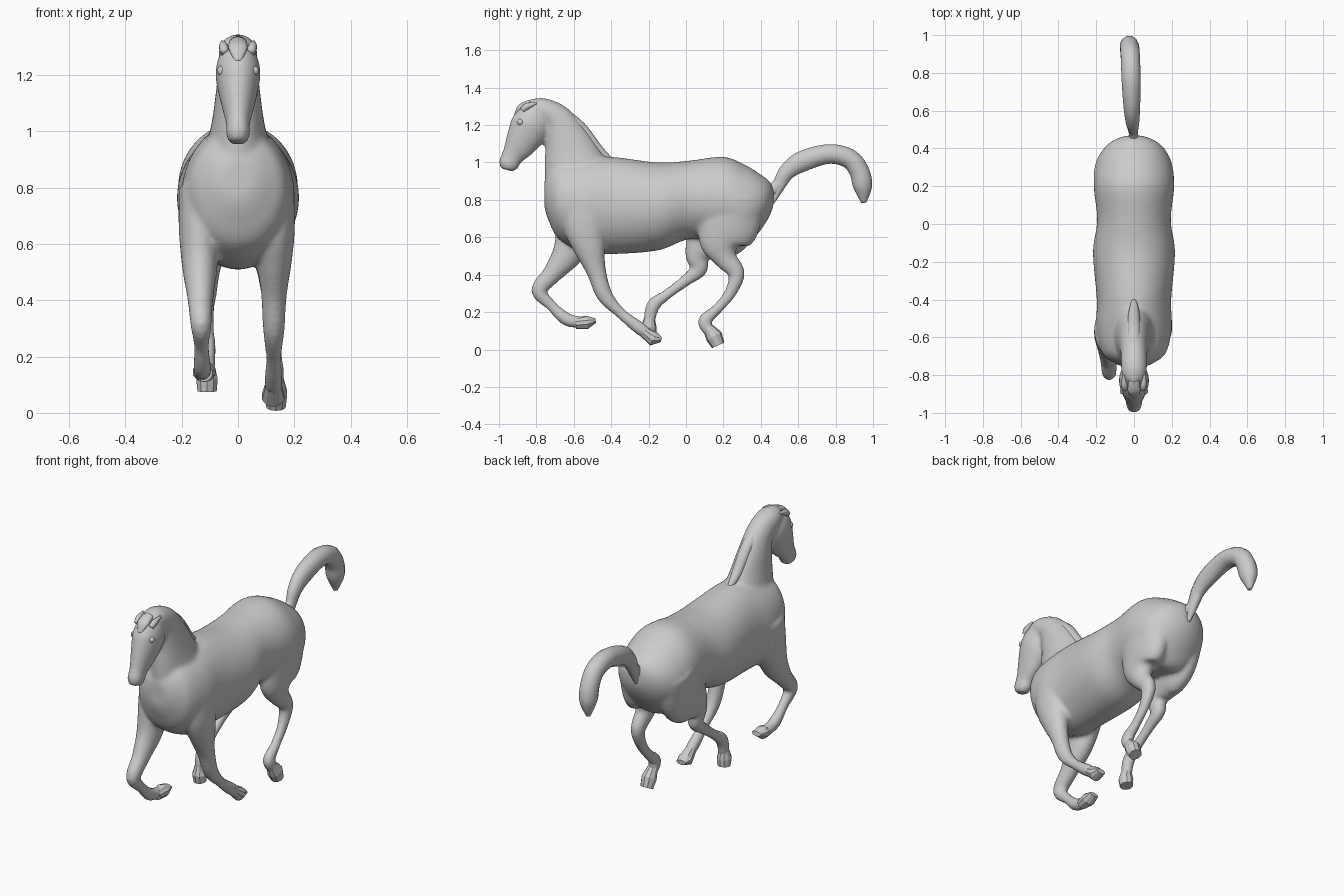
import bpy, bmesh, math
from mathutils import Vector


def spline(rows, steps):
    """Catmull-Rom through rows of (x, y, z, half width, half depth)."""
    if steps == 1:
        return rows
    out = []
    for i in range(len(rows) - 1):
        a, b = rows[max(i - 1, 0)], rows[i]
        c, d = rows[i + 1], rows[min(i + 2, len(rows) - 1)]
        for s in range(steps):
            t = s / steps
            out.append([0.5 * (2 * q + (r - p) * t + (2 * p - 5 * q + 4 * r - u) * t * t
                               + (3 * q - p - 3 * r + u) * t ** 3)
                        for p, q, r, u in zip(a, b, c, d)])
    return out + [rows[-1]]


def loft(bm, rows, x0=0, x1=0, steps=6, sides=24, upright=False):
    """Closed tube of elliptical rings; rows are (y, z, half width, half depth), x runs x0 to x1."""
    n = len(rows) - 1
    pts = spline([(x0 + (x1 - x0) * i / n, *r) for i, r in enumerate(rows)], steps)
    rings = []
    for i, p in enumerate(pts):
        t = (Vector(pts[min(i + 1, len(pts) - 1)][:3]) - Vector(pts[max(i - 1, 0)][:3])).normalized()
        if upright:
            t = Vector((0, 1, 0))
        side = (Vector((1, 0, 0)) - t * t.x).normalized()
        up = t.cross(side)
        angles = [2 * math.pi * (k + 0.5) / sides for k in range(sides)]
        rings.append([bm.verts.new(Vector(p[:3]) + side * max(p[3], .004) * math.cos(a)
                                   + up * max(p[4], .004) * math.sin(a)) for a in angles])
    for r0, r1 in zip(rings, rings[1:]):
        for k in range(sides):
            m = (k + 1) % sides
            bm.faces.new((r0[k], r0[m], r1[m], r1[k]))
    bm.faces.new(rings[0][::-1])
    bm.faces.new(rings[-1])


def make(name, bm, smooth=True):
    bmesh.ops.recalc_face_normals(bm, faces=bm.faces)
    me = bpy.data.meshes.new(name)
    bm.to_mesh(me)
    bm.free()
    for p in me.polygons:
        p.use_smooth = smooth
    ob = bpy.data.objects.new(name, me)
    bpy.context.collection.objects.link(ob)
    return ob


def tube(name, rows, x0=0, x1=0, steps=6, sides=12, smooth=True):
    bm = bmesh.new()
    loft(bm, rows, x0, x1, steps, sides)
    return make(name, bm, smooth)


def leg(bm, path, girth, x0, x1):
    loft(bm, [p + g for p, g in zip(path, girth)], x0, x1)


bm = bmesh.new()

# Trunk: y, top z, bottom z, half width
trunk = [(-.757, .9, .76, .05), (-.735, .95, .69, .105), (-.68, 1.0, .59, .17),
         (-.55, 1.02, .52, .2), (-.4, 1.03, .51, .197), (-.15, 1.0, .53, .217),
         (.02, 1.01, .59, .195), (.2, 1.03, .57, .213), (.32, .985, .555, .2),
         (.4, .935, .64, .16), (.445, .9, .71, .105), (.468, .86, .77, .04)]
loft(bm, [(y, (t + b) / 2, w, (t - b) / 2) for y, t, b, w in trunk],
     steps=8, sides=48, upright=True)

# Neck and head
loft(bm, [(-.55, .82, .15, .205), (-.6, 1.0, .1, .163), (-.64, 1.13, .08, .12),
          (-.69, 1.23, .07, .084), (-.77, 1.28, .068, .066), (-.83, 1.285, .055, .05)])
loft(bm, [(-.8, 1.3, .045, .05), (-.815, 1.255, .072, .09), (-.835, 1.19, .079, .107),
          (-.885, 1.1, .06, .086), (-.93, 1.03, .043, .058), (-.948, .99, .043, .055),
          (-.957, .96, .03, .036)])

# Front legs: shared girth, one path for the planted leg and one for the raised leg
front = [(.07, .12), (.073, .115), (.063, .085), (.046, .053), (.038, .043),
         (.027, .029), (.032, .035), (.028, .028)]
leg(bm, [(-.54, .8), (-.54, .66), (-.515, .54), (-.48, .42), (-.435, .29),
         (-.35, .195), (-.25, .115), (-.2, .08)], front, .13, .125)
leg(bm, [(-.56, .8), (-.58, .66), (-.63, .52), (-.715, .405), (-.785, .315),
         (-.72, .235), (-.635, .16), (-.54, .145)], front, -.14, -.125)

# Hind legs: one stretched back, one reaching forward
hind = [(.1, .16), (.085, .17), (.067, .12), (.049, .065), (.038, .045),
        (.028, .032), (.026, .028), (.032, .037), (.028, .029)]
leg(bm, [(.26, .82), (.22, .66), (.19, .565), (.21, .49), (.27, .405),
         (.235, .3), (.165, .215), (.1, .15), (.135, .085)], hind, .11, .135)
leg(bm, [(.26, .82), (.2, .66), (.105, .57), (.06, .5), (.07, .43),
         (0, .37), (-.1, .295), (-.175, .235), (-.197, .14)], hind, -.115, -.11)

# Trunk, neck, head and legs fused into one skin
body = make("horse_body", bm)
rm = body.modifiers.new("skin", 'REMESH')
rm.mode = 'VOXEL'
rm.voxel_size = .011
rm.use_smooth_shade = True
sm = body.modifiers.new("soften", 'SMOOTH')
sm.factor = .5
sm.iterations = 6

# Hooves: faceted, wedge-toed in front and rounder behind
tube("front_hoof_planted", [(-.225, .095, .03, .03), (-.175, .058, .042, .04),
                            (-.132, .055, .03, .014)], .125, .125, 1, 10, False)
tube("front_hoof_raised", [(-.59, .14, .03, .03), (-.53, .145, .042, .036),
                           (-.483, .155, .03, .012)], -.12, -.12, 1, 10, False)
tube("hind_hoof_back", [(.115, .12, .028, .028), (.15, .07, .042, .046),
                        (.172, .022, .036, .036)], .135, .135, 1, 10, False)
tube("hind_hoof_forward", [(-.195, .17, .028, .028), (-.2, .12, .04, .043),
                           (-.195, .078, .036, .038)], -.11, -.11, 1, 10, False)

# Tail: raised and arching over, with a lock of hair hanging at its root
tube("tail", [(.44, .84, .025, .035), (.495, .88, .026, .036), (.54, .95, .036, .045),
              (.62, 1.005, .045, .057), (.76, 1.045, .052, .054), (.87, 1.022, .052, .054),
              (.925, .955, .052, .055), (.945, .87, .047, .052), (.95, .785, .012, .014)], 0, -.03)
tube("tail_lock", [(.55, .94, .028, .02), (.5, .87, .026, .028), (.463, .785, .01, .01)], -.01, 0)

# Mane along the crest, with a forelock
tube("mane", [(-.86, 1.3, .02, .015), (-.8, 1.32, .03, .022), (-.68, 1.28, .034, .026),
              (-.565, 1.19, .034, .03), (-.475, 1.075, .03, .028), (-.4, 1.01, .012, .014)])
tube("forelock", [(-.83, 1.318, .03, .02), (-.885, 1.295, .034, .016), (-.915, 1.25, .012, .006)])

# Ears and eyes, one per side
for s, label in ((1, "left"), (-1, "right")):
    tube("ear_" + label, [(-.875, 1.28, .014, .016), (-.85, 1.3, .016, .018),
                          (-.8, 1.318, .006, .006)], s * .047, s * .056)
    bm = bmesh.new()
    bmesh.ops.create_uvsphere(bm, u_segments=14, v_segments=8, radius=.018)
    bmesh.ops.translate(bm, verts=bm.verts, vec=(s * .057, -.885, 1.215))
    make("eye_" + label, bm)
